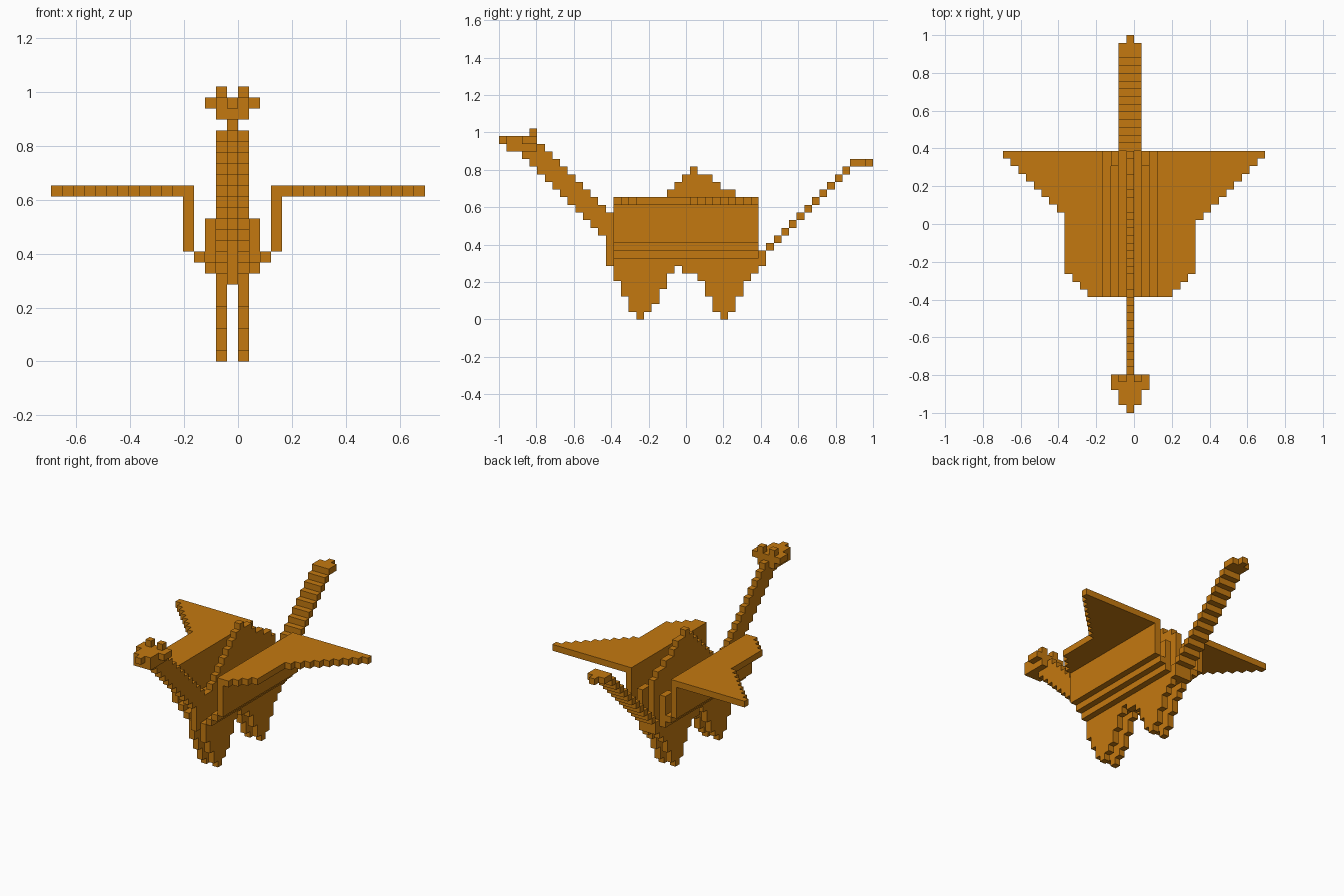
import bpy
import bmesh
from mathutils import Vector

cube = bpy.data.objects.get("Cube")
if cube:
    bpy.data.objects.remove(cube, do_unlink=True)

V = 2 / 49            # size of one block
SPINE_X = -V / 2      # centre of the spine column

mat = bpy.data.materials.new("amber_orange")
mat.use_nodes = True
COLOUR = (0.55, 0.19, 0.005, 1)
mat.diffuse_color = COLOUR
mat.node_tree.nodes["Principled BSDF"].inputs["Base Color"].default_value = COLOUR

AXES = [Vector(a) for a in ((1, 0, 0), (0, 1, 0), (0, 0, 1))]


def block(x0, x1, y0, y1, z0, z1):
    """Set of grid cells, both ends included."""
    return {(x, y, z) for x in range(x0, x1 + 1)
            for y in range(y0, y1 + 1) for z in range(z0, z1 + 1)}


def build(name, cells):
    """Make one object from the outer faces of a set of cells."""
    bm = bmesh.new()
    for cell in cells:
        centre = Vector((cell[0], cell[1], cell[2] + 0.5))
        for i, axis in enumerate(AXES):
            for sign in (-1, 1):
                n = axis * sign
                if tuple(int(c + d) for c, d in zip(cell, n)) in cells:
                    continue
                u = AXES[(i + 1) % 3] / 2
                w = AXES[(i + 2) % 3] / 2 * sign
                mid = centre + n / 2
                corners = (mid - u - w, mid + u - w, mid + u + w, mid - u + w)
                bm.faces.new([bm.verts.new(c * V + Vector((SPINE_X, 0, 0)))
                              for c in corners])
    bmesh.ops.remove_doubles(bm, verts=bm.verts, dist=V / 100)
    mesh = bpy.data.meshes.new(name)
    bm.to_mesh(mesh)
    bm.free()
    mesh.materials.append(mat)
    obj = bpy.data.objects.new(name, mesh)
    bpy.context.collection.objects.link(obj)


# Spine with its stepped back fin
fin = set()
for y in range(-9, 10):
    if y <= 1:
        top = max(18 + y, 3 - y)
    else:
        top = max(19 - (y + 1) // 2, 15) if y < 9 else 14
    if y == 1:
        top = 19
    elif y in (2, 3):
        top = 18
    elif y == 4:
        top = 17
    fin |= block(0, 0, y, y, 7, top)
build("back_fin", fin)

# Neck rises forward one block per step
neck = block(0, 0, -10, -10, 7, 13)
for n in range(11, 22):
    neck |= block(0, 0, -n, -n, n, min(n + 3, 22))
build("neck", neck)

# Head with snout, cheeks and horns
head = block(0, 0, -24, -24, 23, 23)
head |= block(-1, 1, -23, -20, 22, 23)
head |= block(-2, 2, -21, -20, 23, 23)
for side in (-1, 1):
    head |= block(side, side, -20, -20, 24, 24)
build("head", head)

# Tail climbs backward and ends level
tail = block(-1, 1, 10, 10, 7, 8)
for y in range(11, 22):
    tail |= block(-1, 1, y, y, y - 2, y - 2)
tail |= block(-1, 1, 22, 23, 20, 20) | block(0, 0, 24, 24, 20, 20)
build("tail", tail)

# Underside height of the flanks and legs, front to back
UNDERSIDE = (5, 3, 1, 0, 1, 2, 4, 6, 7, 6, 6, 5, 3, 1, 0, 1, 3, 5, 6)

for side, label in ((1, "left"), (-1, "right")):
    def sided(a, b, *rest):
        return block(*sorted((a * side, b * side)), *rest)

    # Flank plate with both legs
    legs = set()
    for i, bottom in enumerate(UNDERSIDE):
        legs |= sided(1, 1, i - 9, i - 9, bottom, 7)
    build(label + "_flank_and_legs", legs)

    # Stepped belly side, hip post and upright wing root
    hull = sided(2, 2, -9, 9, 8, 8) | sided(3, 3, -9, 9, 9, 9)
    hull |= sided(2, 2, 8, 9, 9, 12) | sided(4, 4, -9, 9, 10, 14)
    build(label + "_body_side", hull)

    # Flat wing, swept to a point at the back
    span = 17 if side > 0 else 16
    wing = set()
    for y in range(-9, 10):
        reach = max(8, span - 9 + y) if y > -7 else 14 + y
        wing |= sided(4, reach, y, y, 15, 15)
    build(label + "_wing", wing)
